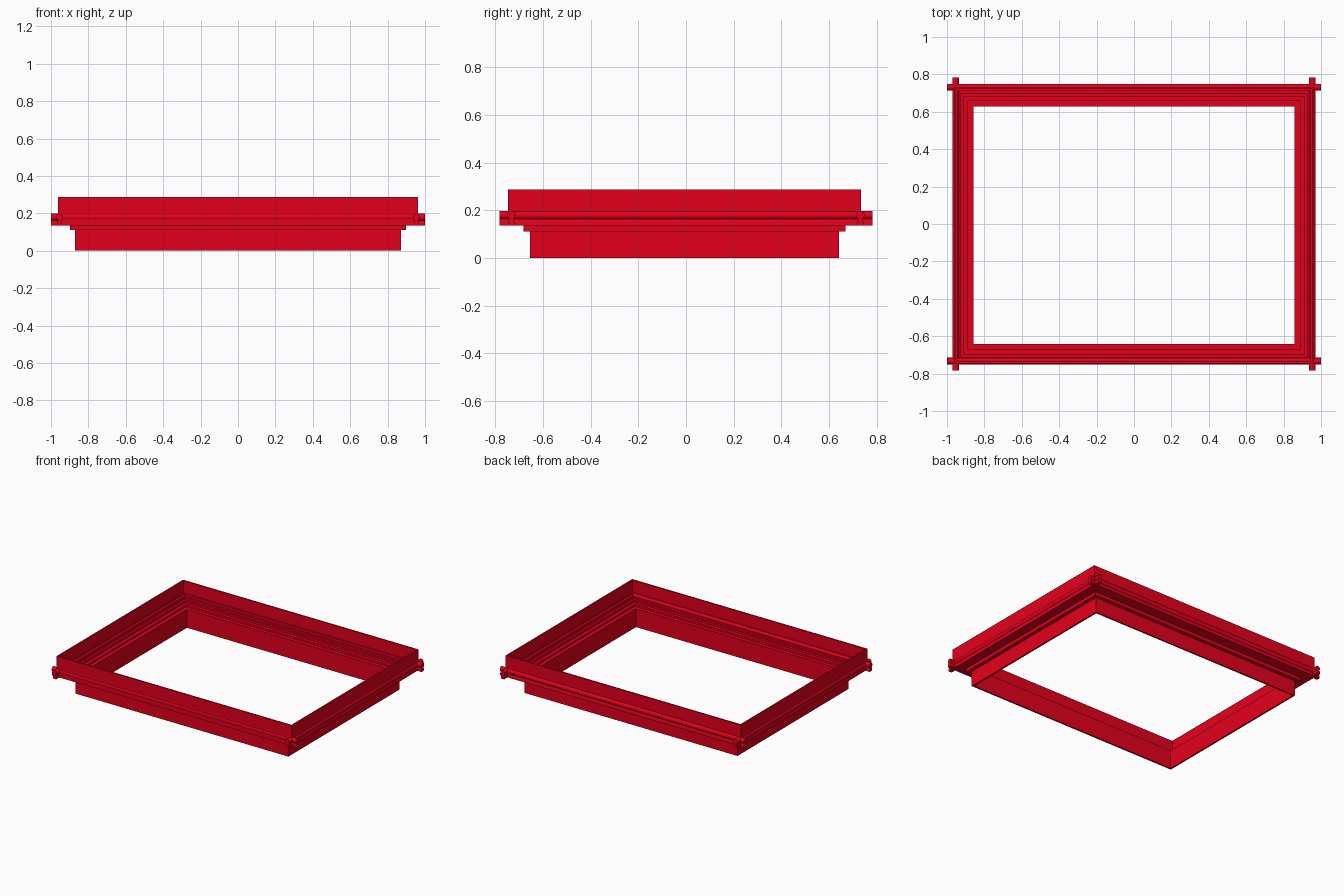
import bpy, bmesh, math
from mathutils import Vector

if "Cube" in bpy.data.objects:
    bpy.data.objects.remove(bpy.data.objects["Cube"], do_unlink=True)

RED = (0.78, 0.0, 0.012, 1.0)
red = bpy.data.materials.new("red paint")
red.use_nodes = True
red.diffuse_color = RED
red.node_tree.nodes["Principled BSDF"].inputs["Base Color"].default_value = RED

ASPECT = 0.223     # how much shorter the frame's half depth is
Y_SHIFT = -0.0065  # frame sits slightly forward between the rails


def finish(bm, name):
    bmesh.ops.recalc_face_normals(bm, faces=bm.faces)
    mesh = bpy.data.meshes.new(name)
    bm.to_mesh(mesh)
    bm.free()
    mesh.materials.append(red)
    obj = bpy.data.objects.new(name, mesh)
    bpy.context.collection.objects.link(obj)
    return obj


def skin(bm, rings, closed):
    """Join successive rings of vertices with quads."""
    count = len(rings[0])
    spans = len(rings) if closed else len(rings) - 1
    for i in range(spans):
        a, b = rings[i], rings[(i + 1) % len(rings)]
        for j in range(count):
            k = (j + 1) % count
            bm.faces.new((a[j], a[k], b[k], b[j]))


def mitred_frame(name, profile):
    """Sweep a closed (half width, height) profile around the rectangle."""
    bm = bmesh.new()
    rings = [[bm.verts.new((sx * p, sy * (p - ASPECT) + Y_SHIFT, z)) for p, z in profile]
             for sx, sy in ((-1, -1), (1, -1), (1, 1), (-1, 1))]
    skin(bm, rings, True)
    finish(bm, name)


def rail(name, centre, direction, half_length):
    """Round bead on a narrow neck with a small foot, extruded along a line."""
    radius, bead_z = 0.018, 0.180
    profile = [(0.013, 0.136), (0.013, 0.150), (0.009, 0.163)]
    for i in range(13):
        a = math.radians(-50 + 280 * i / 12)
        profile.append((radius * math.cos(a), bead_z + radius * math.sin(a)))
    profile += [(-0.009, 0.163), (-0.013, 0.150), (-0.013, 0.136)]
    along = Vector(direction)
    side = Vector((-along.y, along.x, 0))
    bm = bmesh.new()
    rings = [[bm.verts.new(Vector(centre) + along * t + side * u + Vector((0, 0, z)))
              for u, z in profile] for t in (-half_length, half_length)]
    skin(bm, rings, False)
    for ring in rings:
        bm.faces.new(ring)
    obj = finish(bm, name)
    bpy.ops.object.select_all(action='DESELECT')
    obj.select_set(True)
    bpy.context.view_layer.objects.active = obj
    bpy.ops.object.shade_smooth_by_angle(angle=math.radians(35))


# Lower skirt around the opening, with a flat ledge stepping outward
mitred_frame("skirt_and_ledge", [
    (0.859, 0), (0.871, 0), (0.871, 0.112),
    (0.898, 0.112), (0.898, 0.136), (0.859, 0.136)])

# Upper wall with stair-like mouldings on its inside
mitred_frame("upper_wall", [
    (0.887, 0.136), (0.963, 0.136), (0.963, 0.288), (0.952, 0.288),
    (0.952, 0.198), (0.943, 0.198), (0.943, 0.180), (0.927, 0.180),
    (0.927, 0.166), (0.911, 0.166), (0.911, 0.150), (0.887, 0.150)])

# Crossing rails that overhang at the corners
rail("front_rail", (0, -0.733, 0), (1, 0, 0), 1.0)
rail("back_rail", (0, 0.731, 0), (1, 0, 0), 1.0)
for label, s in (("left", 1), ("right", -1)):
    rail(label + "_rail", (s * 0.953, 0, 0), (0, 1, 0), 0.783)
